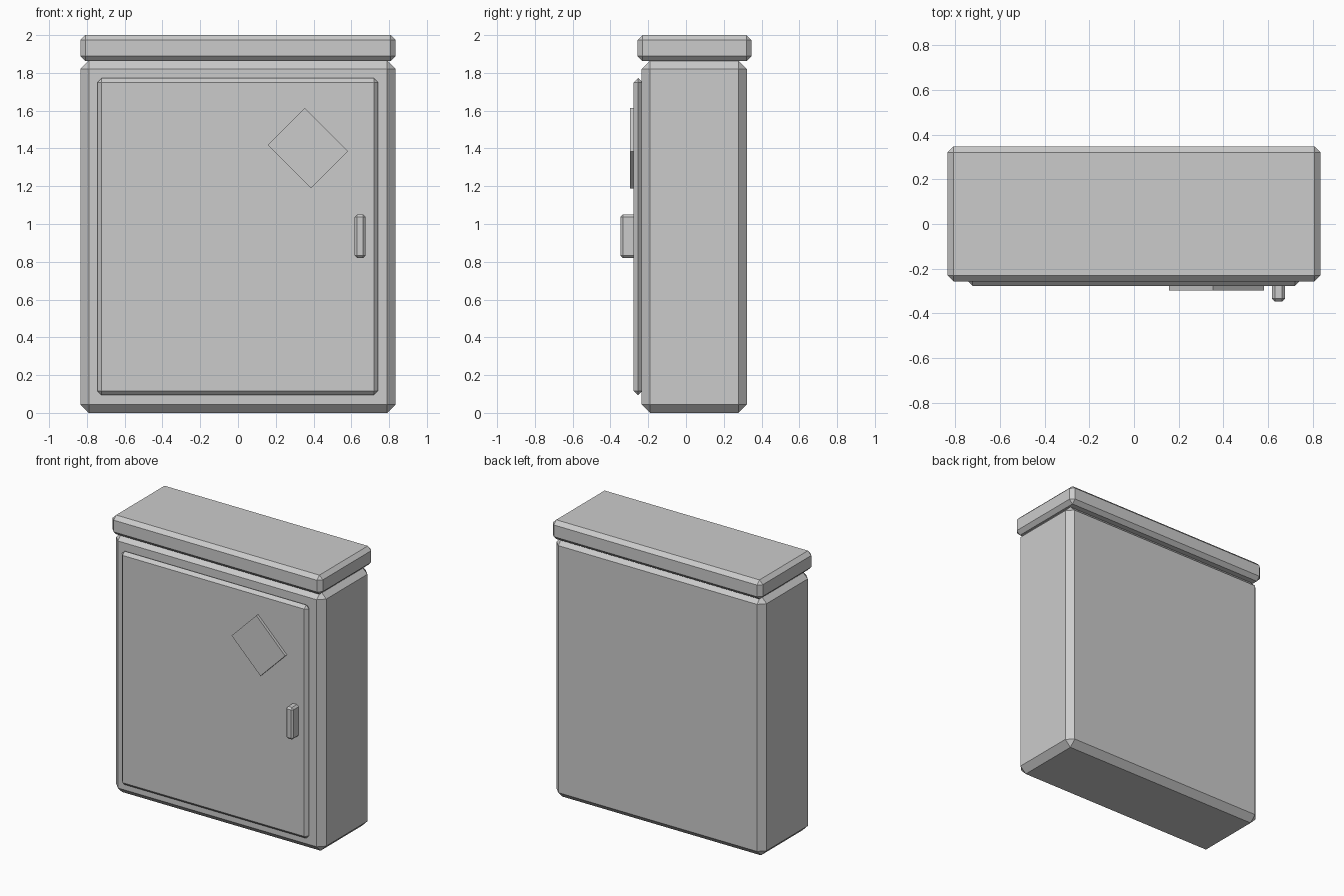
import bpy
import bmesh
from mathutils import Matrix, Vector
from math import radians

cube = bpy.data.objects.get("Cube")
if cube:
    bpy.data.objects.remove(cube, do_unlink=True)

# Single painted metal colour
GREY = (0.6, 0.6, 0.6, 1)
metal = bpy.data.materials.new("light_grey_metal")
metal.use_nodes = True
metal.diffuse_color = GREY
metal.node_tree.nodes["Principled BSDF"].inputs["Base Color"].default_value = GREY


def box(name, low, high, chamfer=0, turn=0):
    """Box between two corners, chamfered, turned about the y axis."""
    low, high = Vector(low), Vector(high)
    bm = bmesh.new()
    bmesh.ops.create_cube(bm, size=1, matrix=Matrix.Diagonal((*(high - low), 1)))
    if chamfer:
        bmesh.ops.bevel(bm, geom=bm.edges[:], offset=chamfer, segments=1,
                        profile=0.5, affect='EDGES')
    mesh = bpy.data.meshes.new(name)
    bm.to_mesh(mesh)
    bm.free()
    mesh.materials.append(metal)
    obj = bpy.data.objects.new(name, mesh)
    obj.location = (low + high) / 2
    obj.rotation_euler.y = radians(turn)
    bpy.context.collection.objects.link(obj)
    return obj


# Cabinet shell and overhanging roof
box("cabinet_body", (-0.835, -0.235, 0), (0.835, 0.322, 1.865), 0.045)
box("roof_cap", (-0.835, -0.257, 1.862), (0.835, 0.347, 2), 0.027)

# Door with its sign plate and handle
box("door", (-0.745, -0.277, 0.095), (0.742, -0.231, 1.772), 0.022)
box("sign_plate", (0.208, -0.297, 1.262), (0.532, -0.27, 1.54), turn=45)
box("door_handle", (0.618, -0.347, 0.82), (0.676, -0.25, 1.05), 0.013)
